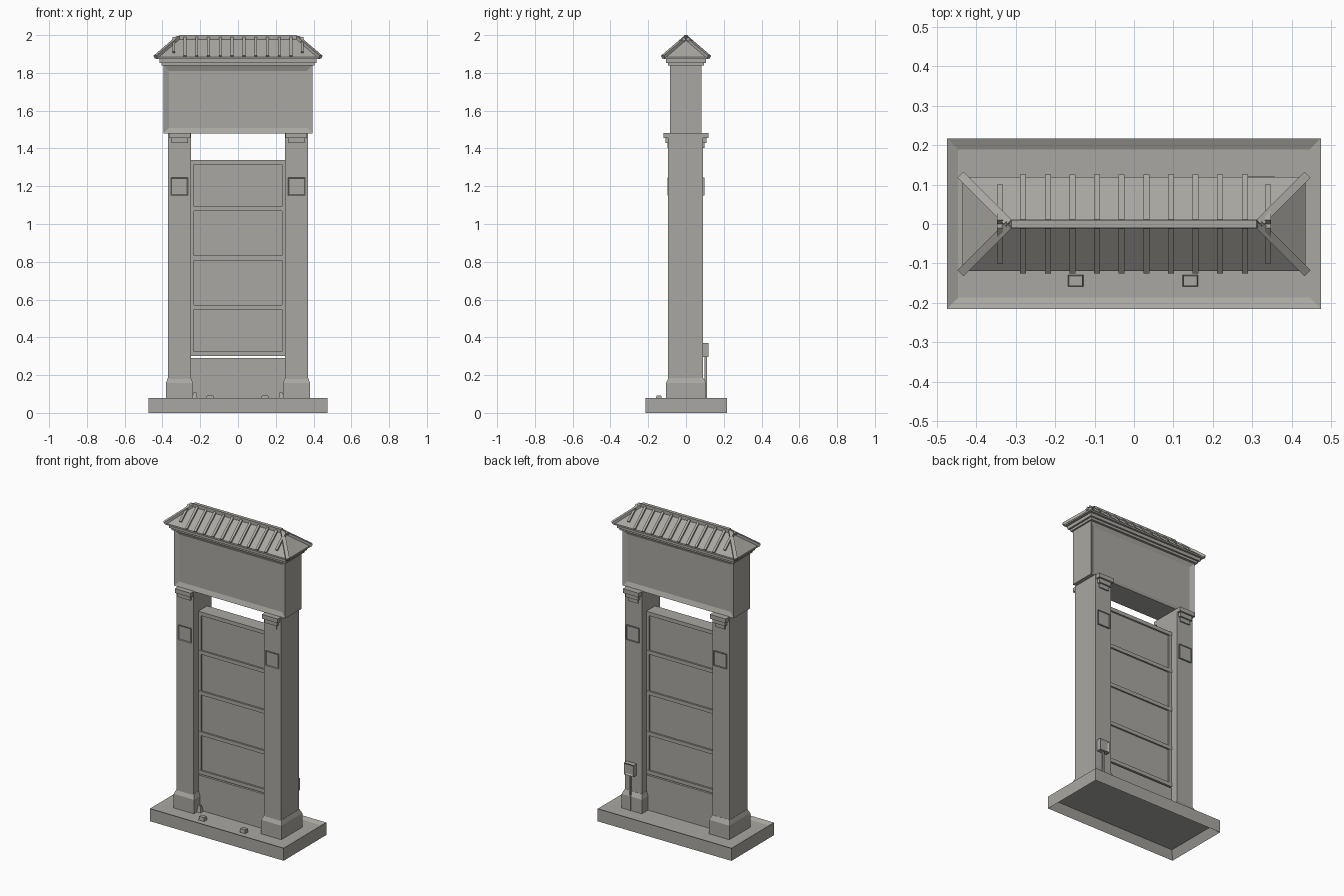
import bpy, bmesh
from mathutils import Vector, Matrix

cube = bpy.data.objects.get("Cube")
if cube:
    bpy.data.objects.remove(cube, do_unlink=True)

STONE = (0.40, 0.39, 0.36, 1)
stone = bpy.data.materials.new("warm grey stone")
stone.use_nodes = True
stone.diffuse_color = STONE
stone.node_tree.nodes["Principled BSDF"].inputs["Base Color"].default_value = STONE


def finish(name, bm):
    bmesh.ops.recalc_face_normals(bm, faces=bm.faces)
    mesh = bpy.data.meshes.new(name)
    bm.to_mesh(mesh)
    bm.free()
    mesh.materials.append(stone)
    obj = bpy.data.objects.new(name, mesh)
    bpy.context.collection.objects.link(obj)
    return obj


def box(name, centre, size, taper=1.0, inset=None):
    """Box with optional narrowed top; inset = (directions, border, depth)."""
    bm = bmesh.new()
    bmesh.ops.create_cube(bm, size=1)
    for v in bm.verts:
        k = taper if v.co.z > 0 else 1
        v.co = Vector((v.co.x * size[0] * k, v.co.y * size[1] * k, v.co.z * size[2])) + Vector(centre)
    if inset:
        directions, border, depth = inset
        bm.normal_update()
        faces = [f for f in bm.faces if any(f.normal.dot(Vector(d)) > 0.9 for d in directions)]
        bmesh.ops.inset_individual(bm, faces=faces, thickness=border, depth=-depth)
    return finish(name, bm)


def beam(name, start, end, width, height):
    """Rectangular bar from start to end, its height axis kept upward."""
    a, b = Vector(start), Vector(end)
    along = (b - a).normalized()
    side = along.cross(Vector((0, 0, 1))).normalized()
    up = side.cross(along)
    bm = bmesh.new()
    bmesh.ops.create_cube(bm, size=1)
    turn = Matrix((side, along, up)).transposed()
    for v in bm.verts:
        v.co = turn @ Vector((v.co.x * width, v.co.y * (b - a).length, v.co.z * height)) + (a + b) / 2
    return finish(name, bm)


FRONT, BACK, UP, DOWN = (0, -1, 0), (0, 1, 0), (0, 0, 1), (0, 0, -1)

# Base tray: shallow recess on top, hollow underneath
base = box("base_tray", (0, 0.001, 0.04), (0.948, 0.432, 0.08), inset=([UP], 0.04, 0.012))
bm = bmesh.new()
bm.from_mesh(base.data)
bm.normal_update()
under = [f for f in bm.faces if f.normal.z < -0.9]
bmesh.ops.inset_individual(bm, faces=under, thickness=0.04, depth=-0.05)
bm.to_mesh(base.data)
bm.free()

# Pillars with plinths, stepped brackets and square plaques
for side, label in ((-1, "right"), (1, "left")):
    x = side * 0.31
    box(label + "_pillar", (x, -0.002, 0.775), (0.12, 0.184, 1.414))
    box(label + "_plinth", (x, 0, 0.113), (0.143, 0.212, 0.09))
    box(label + "_plinth_cap", (x, 0, 0.172), (0.143, 0.212, 0.028), taper=0.86)
    box(label + "_floor_stop", (side * 0.228, -0.06, 0.088), (0.03, 0.03, 0.04), taper=0.5)
    for facing, end in ((-1, "front"), (1, "back")):
        for i, (w, reach, low, high) in enumerate((
                (0.112, 0.119, 1.455, 1.482), (0.088, 0.108, 1.428, 1.455), (0.07, 0.098, 1.402, 1.428))):
            box(f"{label}_{end}_bracket_{i}", (x - side * 0.002, facing * (reach + 0.07) / 2, (low + high) / 2),
                (w, reach - 0.07, high - low))
        box(f"{label}_{end}_plaque", (x, facing * 0.0915, 1.198), (0.09, 0.014, 0.094),
            inset=([FRONT, BACK], 0.006, 0.003))

# Gate between the pillars: thin core with rails and stiles, over a sill wall
box("gate_core", (0, 0, 0.82), (0.50, 0.068, 1.036))
rails = (0.312, 0.56, 0.82, 1.08, 1.328)
for i, z in enumerate(rails):
    box(f"gate_rail_{i}", (0, 0, z), (0.50, 0.09, 0.024))
for side in (-1, 1):
    box("gate_stile", (side * 0.241, 0, 0.82), (0.018, 0.086, 1.036))
box("sill_wall", (0, 0, 0.178), (0.50, 0.086, 0.226))

# Header box with a recessed panel on both faces
box("header_box", (0, -0.002, 1.66), (0.788, 0.166, 0.36), inset=([FRONT, BACK], 0.041, 0.012))

# Cornice steps
for i, (w, d, low, high) in enumerate((
        (0.808, 0.19, 1.838, 1.853), (0.832, 0.212, 1.853, 1.876))):
    box(f"cornice_{i}", (0, 0, (low + high) / 2), (w, d, high - low))

# Hipped roof
EX, EY, EAVE, RIDGE_X, RIDGE_Z = 0.434, 0.119, 1.884, 0.315, 1.986
bm = bmesh.new()
corners = [(-1, -1), (1, -1), (1, 1), (-1, 1)]
low = [bm.verts.new((sx * EX, sy * EY, 1.874)) for sx, sy in corners]
mid = [bm.verts.new((sx * EX, sy * EY, EAVE)) for sx, sy in corners]
left_end = bm.verts.new((RIDGE_X, 0, RIDGE_Z))
right_end = bm.verts.new((-RIDGE_X, 0, RIDGE_Z))
bm.faces.new(low)
for i in range(4):
    j = (i + 1) % 4
    bm.faces.new((low[i], low[j], mid[j], mid[i]))
bm.faces.new((mid[0], mid[1], left_end, right_end))
bm.faces.new((mid[1], mid[2], left_end))
bm.faces.new((mid[2], mid[3], right_end, left_end))
bm.faces.new((mid[3], mid[0], right_end))
finish("hipped_roof", bm)

# Ridge cap, hip caps and battens
box("ridge_cap", (0, 0, 1.989), (0.64, 0.022, 0.022), taper=0.97)
for sx, sy in corners:
    beam("hip_cap", (sx * 0.437, sy * 0.122, EAVE), (sx * RIDGE_X, 0, RIDGE_Z + 0.002), 0.022, 0.016)


def slope(y):
    return RIDGE_Z + (EAVE - RIDGE_Z) * abs(y) / EY


for sy in (-1, 1):
    for i in range(10):
        x = (i - 4.5) * 0.0624
        beam(f"roof_batten_{i}", (x, sy * 0.120, slope(0.120) + 0.002), (x, 0, RIDGE_Z + 0.002), 0.015, 0.016)
    for sx in (-1, 1):
        beam("end_batten", (sx * 0.34, sy * 0.095, slope(0.095) + 0.002),
             (sx * 0.34, sy * 0.005, slope(0.005) + 0.002), 0.015, 0.016)

# Floor lamps in front
for x in (-0.148, 0.143):
    box("floor_lamp", (x, -0.144, 0.079), (0.04, 0.03, 0.026), taper=0.85)

# Control box and conduit on the back of one pillar
box("control_box", (0.322, 0.103, 0.333), (0.07, 0.034, 0.074), inset=([BACK], 0.014, 0.006))
box("conduit", (0.322, 0.104, 0.185), (0.01, 0.012, 0.235))
